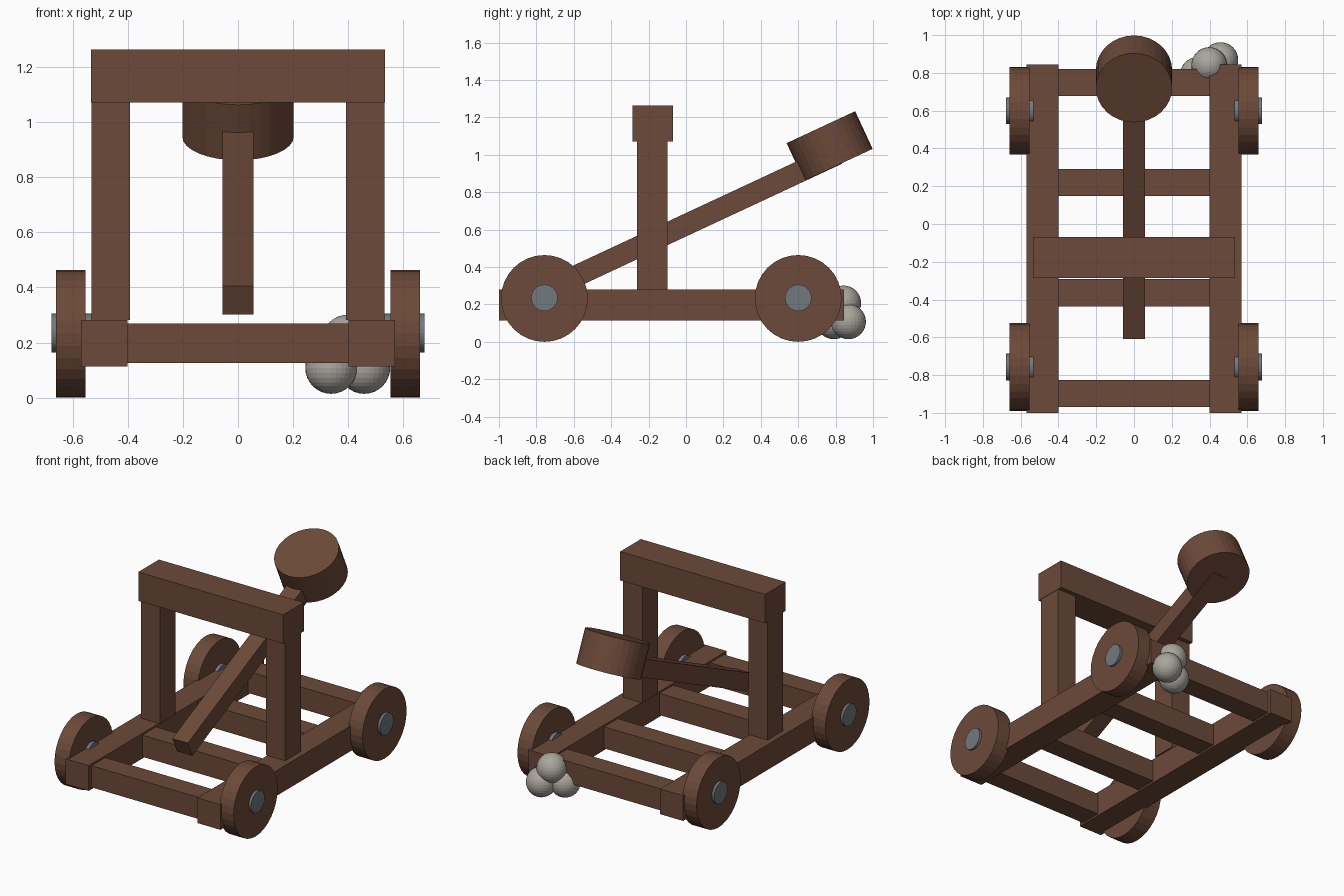
import bpy
import math
from mathutils import Vector, Matrix

cube = bpy.data.objects.get("Cube")
if cube:
    bpy.data.objects.remove(cube, do_unlink=True)


def material(name, color):
    mat = bpy.data.materials.new(name)
    mat.use_nodes = True
    mat.diffuse_color = (*color, 1)
    mat.node_tree.nodes["Principled BSDF"].inputs["Base Color"].default_value = (*color, 1)
    return mat


wood = material("brown wood", (0.15, 0.068, 0.041))
iron = material("grey iron", (0.17, 0.19, 0.205))
stone = material("pale stone", (0.40, 0.38, 0.345))


def finish(name, mat):
    obj = bpy.context.object
    obj.name = name
    obj.data.materials.append(mat)
    return obj


def box(name, low, high):
    low, high = Vector(low), Vector(high)
    bpy.ops.mesh.primitive_cube_add(size=1)
    obj = finish(name, wood)
    obj.data.transform(Matrix.Translation((low + high) / 2) @ Matrix.Diagonal((*(high - low), 1)))
    return obj


def cylinder(name, radius, depth, location, rotation, mat):
    bpy.ops.mesh.primitive_cylinder_add(vertices=32, radius=radius, depth=depth,
                                        location=location, rotation=rotation)
    return finish(name, mat)


# Frame rails, uprights, wheels and axle stubs on both sides
wheel_radius = 0.232
for side, sign in (("left", 1), ("right", -1)):
    def span(a, b):
        return sorted((sign * a, sign * b))

    x0, x1 = span(0.40, 0.57)
    box(f"{side}_rail", (x0, -1, 0.113), (x1, 0.845, 0.281))
    x0, x1 = span(0.391, 0.532)
    box(f"{side}_upright", (x0, -0.263, 0.281), (x1, -0.099, 1.071))
    for end, y in (("front", -0.757), ("rear", 0.6)):
        turn = (0, math.pi / 2, 0)
        cylinder(f"{end}_{side}_wheel", wheel_radius, 0.106,
                 (sign * 0.607, y, wheel_radius), turn, wood)
        cylinder(f"{end}_{side}_axle", 0.071, 0.145,
                 (sign * 0.604, y, wheel_radius + 0.003), turn, iron)

# Beams between the sides
for i, y in enumerate((-0.898, -0.364, 0.219, 0.749)):
    box(f"cross_beam_{i + 1}", (-0.4, y - 0.072, 0.125), (0.4, y + 0.072, 0.269))
box("top_beam", (-0.534, -0.287, 1.071), (0.534, -0.07, 1.263))

# Throwing arm and bucket share one tilt
tilt = math.radians(25)
bucket_center = Vector((0, 0.768, 1.047))
arm = box("throwing_arm", (-0.057, -1.52, -0.114), (0.057, 0.02, 0.0))
arm.location = bucket_center
arm.rotation_euler.x = tilt
cylinder("bucket", 0.202, 0.222, bucket_center, (tilt, 0, 0), wood)

# Stone pile behind the frame
for i, place in enumerate(((0.338, 0.79, 0.108), (0.458, 0.868, 0.108), (0.398, 0.842, 0.207))):
    bpy.ops.mesh.primitive_uv_sphere_add(segments=32, ring_count=16, radius=0.094, location=place)
    finish(f"stone_{i + 1}", stone)
